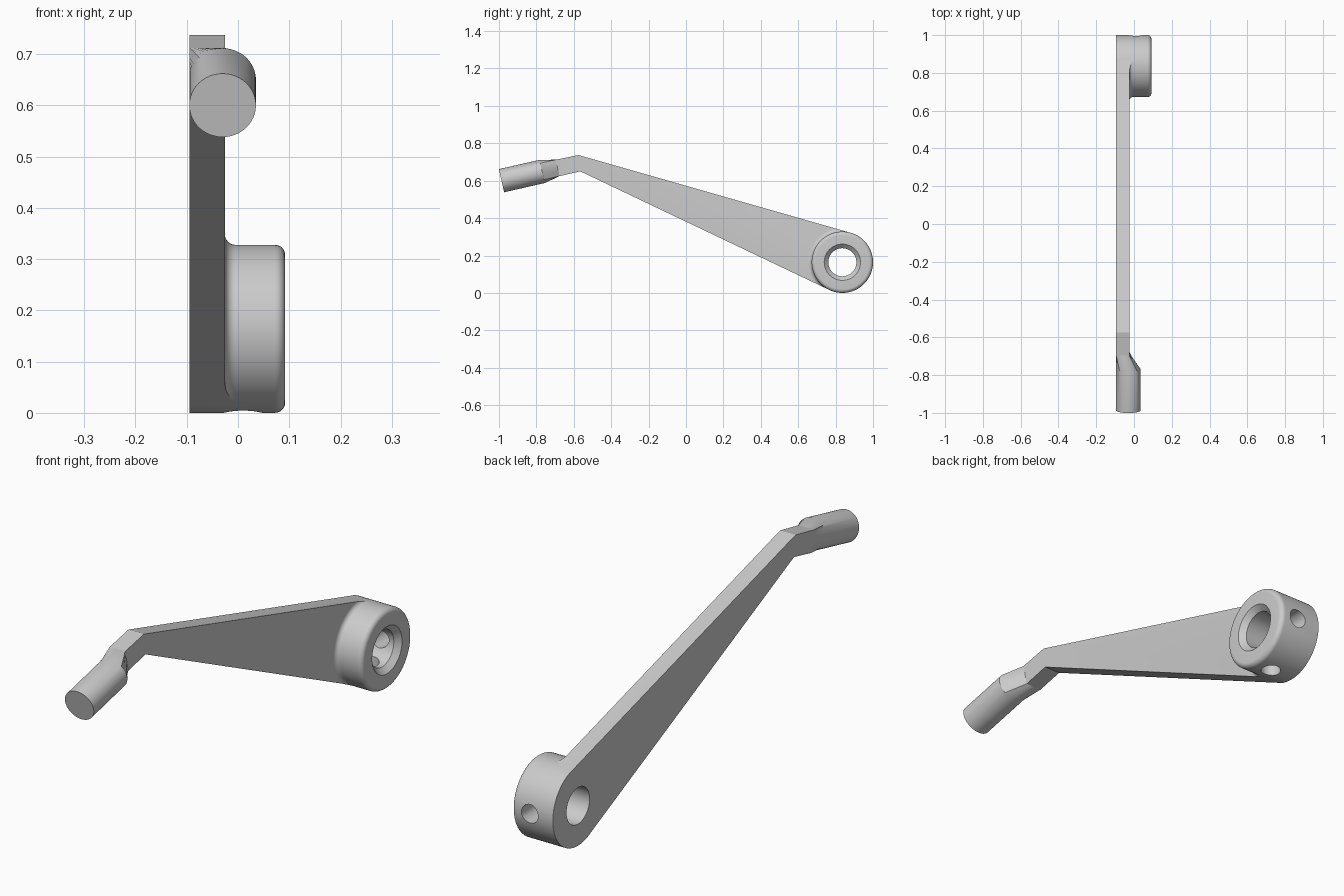
import bpy, bmesh, math
from mathutils import Vector

if "Cube" in bpy.data.objects:
    bpy.data.objects.remove(bpy.data.objects["Cube"])

BACK, FACE, OUTER = -0.095, -0.025, 0.092      # plate side, plate face, boss face
HUB_Y, HUB_Z, HUB_R = 0.836, 0.164, 0.164
ROUND = 0.02

metal = bpy.data.materials.new("light_grey")
metal.use_nodes = True
metal.diffuse_color = (0.6, 0.6, 0.6, 1)
metal.node_tree.nodes["Principled BSDF"].inputs["Base Color"].default_value = (0.6, 0.6, 0.6, 1)


def skin(name, rings, closed=False, cap_end=True):
    """Bridge equal rings of points into a solid."""
    bm = bmesh.new()
    loops = [[bm.verts.new(p) for p in ring] for ring in rings]
    n = len(loops[0])
    pairs = list(zip(loops, loops[1:]))
    if closed:
        pairs.append((loops[-1], loops[0]))
    else:
        bm.faces.new(loops[0])
        if cap_end:
            bm.faces.new(loops[-1])
    for a, b in pairs:
        for i in range(n):
            j = (i + 1) % n
            bm.faces.new((a[i], a[j], b[j], b[i]))
    bmesh.ops.recalc_face_normals(bm, faces=bm.faces)
    mesh = bpy.data.meshes.new(name)
    bm.to_mesh(mesh)
    bm.free()
    mesh.materials.append(metal)
    obj = bpy.data.objects.new(name, mesh)
    bpy.context.collection.objects.link(obj)
    return obj


def lathe(name, profile, closed=False, n=72):
    """Turn (x, radius) points about the hub axis."""
    angles = [math.tau * (i + 0.5) / n for i in range(n)]
    return skin(name, [[(x, HUB_Y + r * math.cos(a), HUB_Z + r * math.sin(a)) for a in angles]
                       for x, r in profile], closed)


def prism(name, outline, x0, x1):
    return skin(name, [[(x, y, z) for y, z in outline] for x in (x0, x1)])


def combine(obj, other, operation):
    mod = obj.modifiers.new(operation, 'BOOLEAN')
    mod.operation, mod.object, mod.solver = operation, other, 'EXACT'
    bpy.context.view_layer.objects.active = obj
    bpy.ops.object.modifier_apply(modifier=mod.name)
    bpy.data.objects.remove(other)


def tangent(point, side):
    """Point where a line from the elbow touches the hub circle."""
    dy, dz = HUB_Y - point[0], HUB_Z - point[1]
    a = math.atan2(dz, dy) + side * math.asin(HUB_R / math.hypot(dy, dz)) + side * math.pi / 2
    r = HUB_R - 0.0005
    return (HUB_Y + r * math.cos(a), HUB_Z + r * math.sin(a))


# Handle axis, leaning down toward the front
along = Vector((0, 0.975, 0.222)).normalized()
across = Vector((0, -along.z, along.y))
start = Vector((-0.03, -0.9865, 0.6))


def section(distance, half_x, half_z, square=False, x=-0.03, n=48):
    centre = start + along * distance
    centre.x = x
    ring = []
    for i in range(n):
        c, s = math.cos(math.tau * i / n), math.sin(math.tau * i / n)
        k = 1 / max(abs(c), abs(s)) if square else 1
        ring.append(centre + Vector((c * k * half_x, 0, 0)) + across * (s * k * half_z))
    return ring


# Tapered plate with a short bent link
NECK = 0.308
neck = start + along * NECK
top_neck, low_neck = neck + across * 0.045, neck - across * 0.045
top_elbow, low_elbow = (-0.575, 0.737), (-0.565, 0.65)
outline = [top_neck.yz, top_elbow, tangent(top_elbow, 1),
           tangent(low_elbow, -1), low_elbow, low_neck.yz]
arm = prism("lever_arm", outline, BACK, FACE)

# Hub with a rounded outer rim
steps = [math.pi / 2 * i / 8 for i in range(9)]
rim = [(OUTER - ROUND + ROUND * math.sin(a), HUB_R - ROUND + ROUND * math.cos(a)) for a in steps]
hub = lathe("hub", [(BACK, HUB_R)] + rim)

# Concave fillet where the hub rises from the plate
cove = [(FACE + ROUND - ROUND * math.cos(a), HUB_R + ROUND - ROUND * math.sin(a)) for a in steps]
inner = HUB_R - 0.015
fillet = lathe("hub_fillet", [(FACE - 0.01, inner), (FACE - 0.01, HUB_R + ROUND)] + cove
               + [(FACE + ROUND, inner)], closed=True)
combine(fillet, prism("fillet_limit", outline, -0.2, 0.2), 'INTERSECT')
combine(arm, hub, 'UNION')
combine(arm, fillet, 'UNION')

# Countersunk bore
bore = lathe("bore_cutter", [(BACK - 0.1, 0.075), (OUTER - 0.022, 0.075),
                             (OUTER, 0.097), (OUTER + 0.1, 0.097)])
combine(arm, bore, 'DIFFERENCE')

# Two set screw holes, one rearward and one downward
for direction in (Vector((0, 1, 0)), Vector((0, 0, -1))):
    side = Vector((1, 0, 0)).cross(direction)
    rings = []
    for reach in (0.03, 0.25):
        centre = Vector((0.01, HUB_Y, HUB_Z)) + direction * reach
        rings.append([centre + 0.038 * (Vector((math.cos(a), 0, 0)) + side * math.sin(a))
                      for a in (math.tau * i / 32 for i in range(32))])
    combine(arm, skin("screw_cutter", rings), 'DIFFERENCE')

# Round handle blending into the square link
handle = skin("handle", [section(0, 0.065, 0.0635), section(0.223, 0.065, 0.0635),
                         section(NECK, 0.035, 0.045, True, x=-0.06)], cap_end=False)

# Smooth curved surfaces, keep edges sharp
for obj in (arm, handle):
    bpy.ops.object.select_all(action='DESELECT')
    obj.select_set(True)
    bpy.context.view_layer.objects.active = obj
    bpy.ops.object.shade_smooth_by_angle(angle=math.radians(25))
